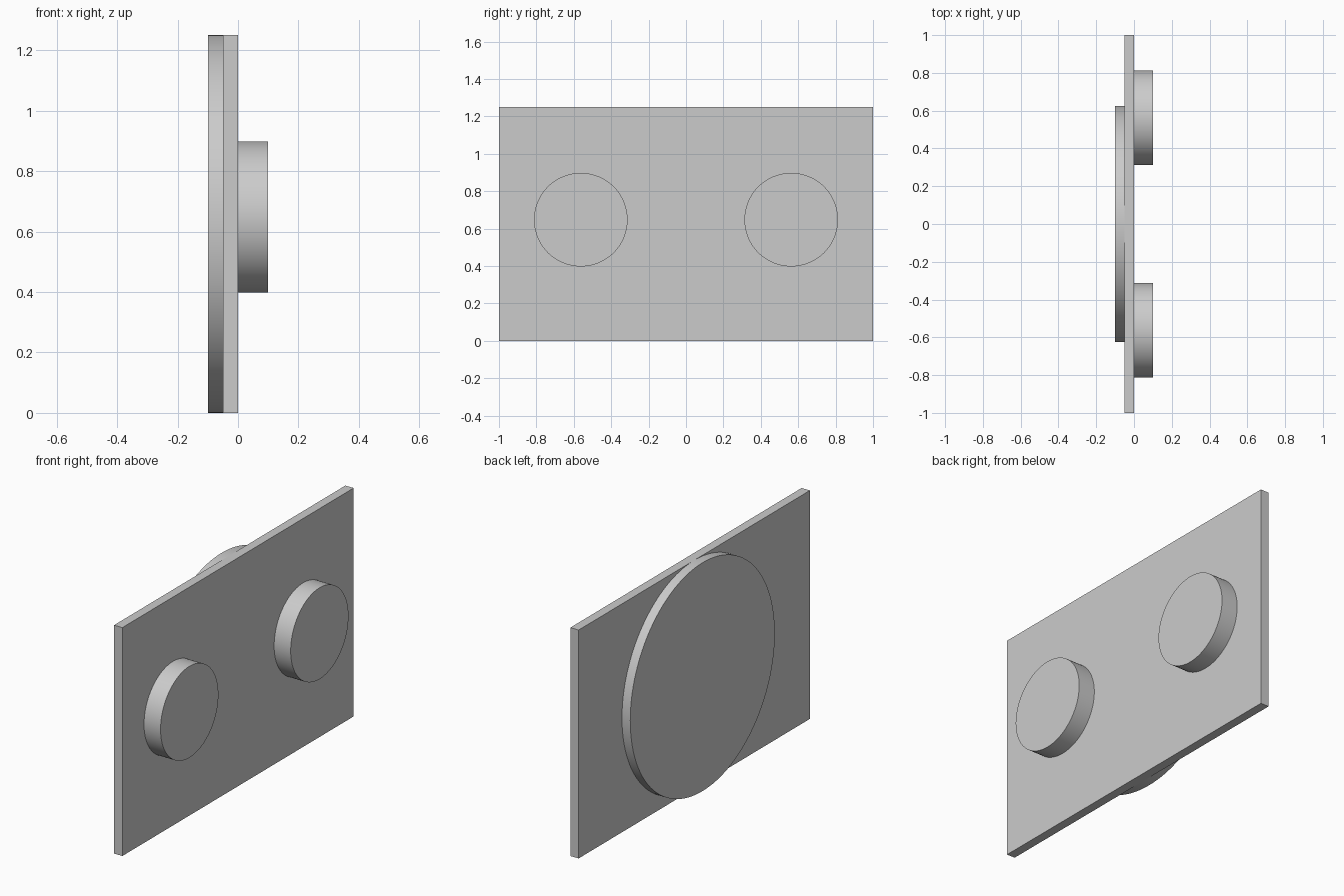
import bpy
from math import pi, radians

cube = bpy.data.objects.get("Cube")
if cube:
    bpy.data.objects.remove(cube, do_unlink=True)

# Single plain grey
grey = bpy.data.materials.new("plain grey")
grey.use_nodes = True
colour = (0.6, 0.6, 0.6, 1)
grey.diffuse_color = colour
grey.node_tree.nodes["Principled BSDF"].inputs["Base Color"].default_value = colour

HEIGHT = 1.25
THICK = 0.05


def disc(name, radius, x_min, x_max, y, z):
    """Smooth-sided disc whose axis runs along x."""
    bpy.ops.mesh.primitive_cylinder_add(
        vertices=128, radius=radius, depth=x_max - x_min,
        location=((x_min + x_max) / 2, y, z), rotation=(0, pi / 2, 0))
    obj = bpy.context.object
    obj.name = name
    obj.data.materials.append(grey)
    bpy.ops.object.transform_apply(location=False, rotation=True, scale=True)
    bpy.ops.object.shade_smooth_by_angle(angle=radians(30))


# Upright rectangular plate
bpy.ops.mesh.primitive_cube_add(size=1, location=(-THICK / 2, 0, HEIGHT / 2))
plate = bpy.context.object
plate.name = "plate"
plate.scale = (THICK, 2, HEIGHT)
bpy.ops.object.transform_apply(location=False, rotation=False, scale=True)
plate.data.materials.append(grey)

# Large disc on one face, spanning the plate height
disc("large_disc", HEIGHT / 2, -2 * THICK, -THICK, 0, HEIGHT / 2)

# Pair of small round pegs on the other face
for name, side in (("front_peg", -1), ("back_peg", 1)):
    disc(name, 0.25, 0, 0.1, side * 0.5625, 0.648)
